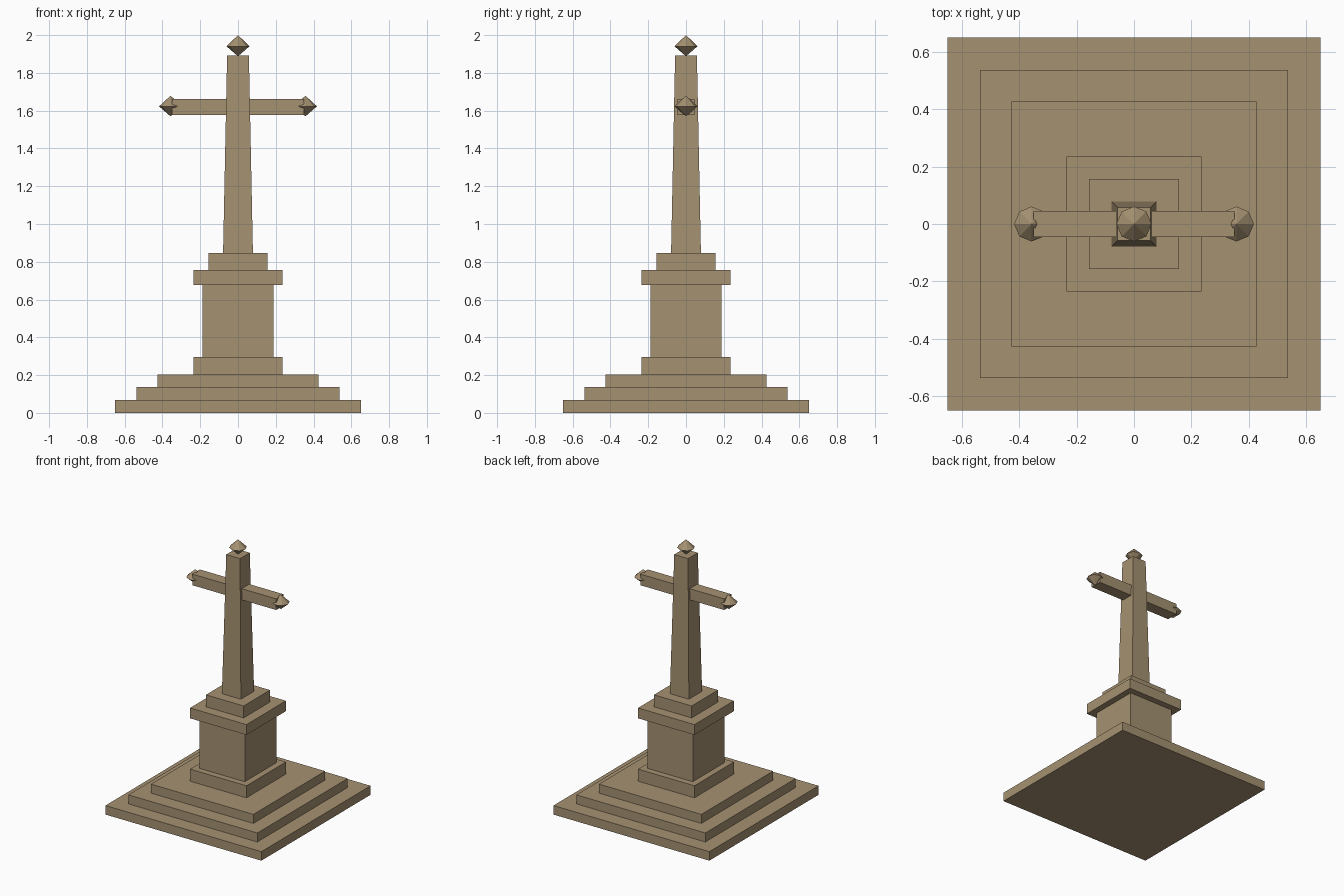
import bpy, bmesh
from math import cos, sin, pi

if "Cube" in bpy.data.objects:
    bpy.data.objects.remove(bpy.data.objects["Cube"])

stone = bpy.data.materials.new("sandstone")
stone.diffuse_color = (0.376, 0.283, 0.165, 1)
stone.use_nodes = True
stone.node_tree.nodes["Principled BSDF"].inputs["Base Color"].default_value = stone.diffuse_color


def add_object(name, bm):
    bmesh.ops.recalc_face_normals(bm, faces=bm.faces)
    mesh = bpy.data.meshes.new(name)
    bm.to_mesh(mesh)
    bm.free()
    mesh.materials.append(stone)
    obj = bpy.data.objects.new(name, mesh)
    bpy.context.collection.objects.link(obj)
    return obj


def block(name, half_x, half_y, z0, z1, taper=1.0):
    """Box between two heights; taper scales the top face."""
    bm = bmesh.new()
    bmesh.ops.create_cube(bm, size=2)
    for v in bm.verts:
        s = taper if v.co.z > 0 else 1.0
        v.co = (v.co.x * half_x * s, v.co.y * half_y * s, z1 if v.co.z > 0 else z0)
    return add_object(name, bm)


def finial(name, x, z, radius=0.061, up=0.056, down=0.053, sides=8):
    """Faceted double cone, widest at height z."""
    bm = bmesh.new()
    top = bm.verts.new((x, 0, z + up))
    bottom = bm.verts.new((x, 0, z - down))
    ring = [bm.verts.new((x + radius * cos(2 * pi * i / sides),
                          radius * sin(2 * pi * i / sides), z)) for i in range(sides)]
    for i in range(sides):
        a, b = ring[i], ring[(i + 1) % sides]
        bm.faces.new((a, b, top))
        bm.faces.new((b, a, bottom))
    return add_object(name, bm)


# Stepped base, pedestal and cap: name, half width, bottom, top
for name, half, z0, z1 in (
    ("lower_step", 0.65, 0.0, 0.068),
    ("middle_step", 0.538, 0.068, 0.136),
    ("upper_step", 0.427, 0.136, 0.204),
    ("pedestal_foot", 0.235, 0.204, 0.295),
    ("pedestal", 0.188, 0.295, 0.678),
    ("pedestal_cap", 0.235, 0.678, 0.756),
    ("shaft_plinth", 0.157, 0.756, 0.846),
):
    block(name, half, half, z0, z1)

# Tapered shaft and crossbar
block("shaft", 0.079, 0.079, 0.846, 1.892, taper=0.73)
block("crossbar", 0.35, 0.045, 1.578, 1.662)

# Finials on the top and both arm ends
finial("top_finial", 0, 1.941, up=0.059)
for side, name in ((-1, "left_finial"), (1, "right_finial")):
    finial(name, side * 0.357, 1.623)
